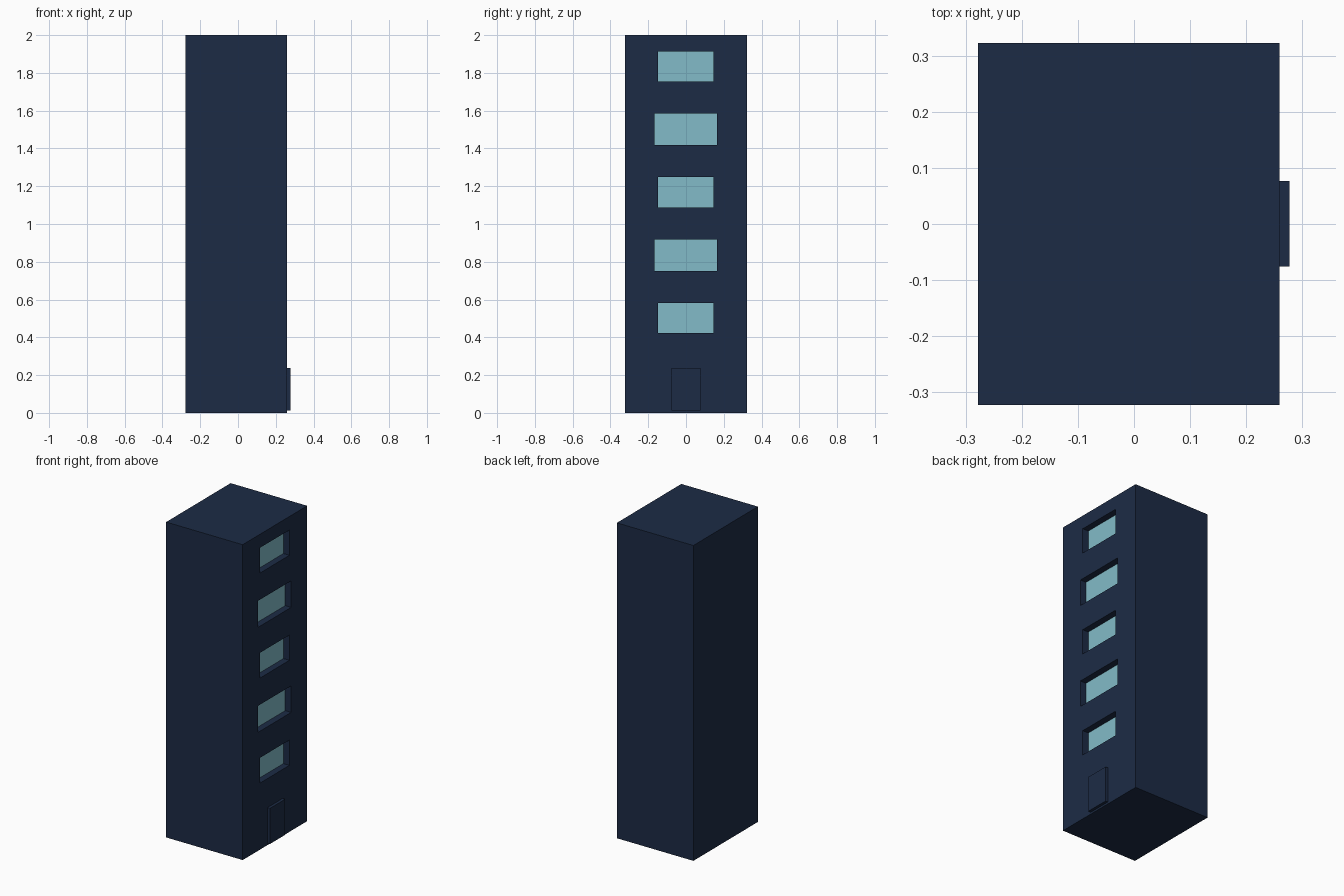
import bpy, bmesh
from mathutils import Matrix, Vector

if "Cube" in bpy.data.objects:
    bpy.data.objects.remove(bpy.data.objects["Cube"])


def material(name, color):
    m = bpy.data.materials.new(name)
    m.diffuse_color = color
    m.use_nodes = True
    m.node_tree.nodes["Principled BSDF"].inputs["Base Color"].default_value = m.diffuse_color
    return m


def boxes(name, bounds, mat=None):
    """One object made of axis-aligned boxes (x0, x1, y0, y1, z0, z1)."""
    bm = bmesh.new()
    for x0, x1, y0, y1, z0, z1 in bounds:
        mid = Vector((x0 + x1, y0 + y1, z0 + z1)) / 2
        size = Matrix.Diagonal((x1 - x0, y1 - y0, z1 - z0, 1))
        bmesh.ops.create_cube(bm, size=1, matrix=Matrix.Translation(mid) @ size)
    mesh = bpy.data.meshes.new(name)
    bm.to_mesh(mesh)
    bm.free()
    if mat:
        mesh.materials.append(mat)
    obj = bpy.data.objects.new(name, mesh)
    bpy.context.collection.objects.link(obj)
    return obj


navy = material("navy_wall", (0.0116, 0.024, 0.06, 1))
glass = material("window_glass", (0.223, 0.50, 0.578, 1))

BACK, FACADE = -0.278, 0.259
RECESS = FACADE - 0.042

# Tower block and door slab
tower = boxes("tower", [(BACK, FACADE, -0.323, 0.323, 0, 2)], navy)
boxes("door", [(FACADE - 0.01, 0.277, -0.076, 0.077, 0.012, 0.238)], navy)

# Five windows, alternating narrow and wide
windows = []
for i in range(5):
    y0, y1, half = (-0.168, 0.163, 0.084) if i % 2 else (-0.147, 0.145, 0.08)
    z = 0.502 + i * 0.333
    windows.append((y0, y1, z - half, z + half))

# Recesses cut into the facade
cutter = boxes("window_cutter", [(RECESS - 0.005, FACADE + 0.05, *w) for w in windows])
cutter.hide_render = True
cut = tower.modifiers.new("window_recesses", "BOOLEAN")
cut.operation = "DIFFERENCE"
cut.solver = "EXACT"
cut.object = cutter
bpy.context.view_layer.objects.active = tower
bpy.ops.object.modifier_apply(modifier=cut.name)
bpy.data.objects.remove(cutter)

# Glass panes at the bottom of each recess
for i, w in enumerate(windows):
    boxes(f"window_pane_{i + 1}", [(RECESS - 0.01, RECESS, *w)], glass)
